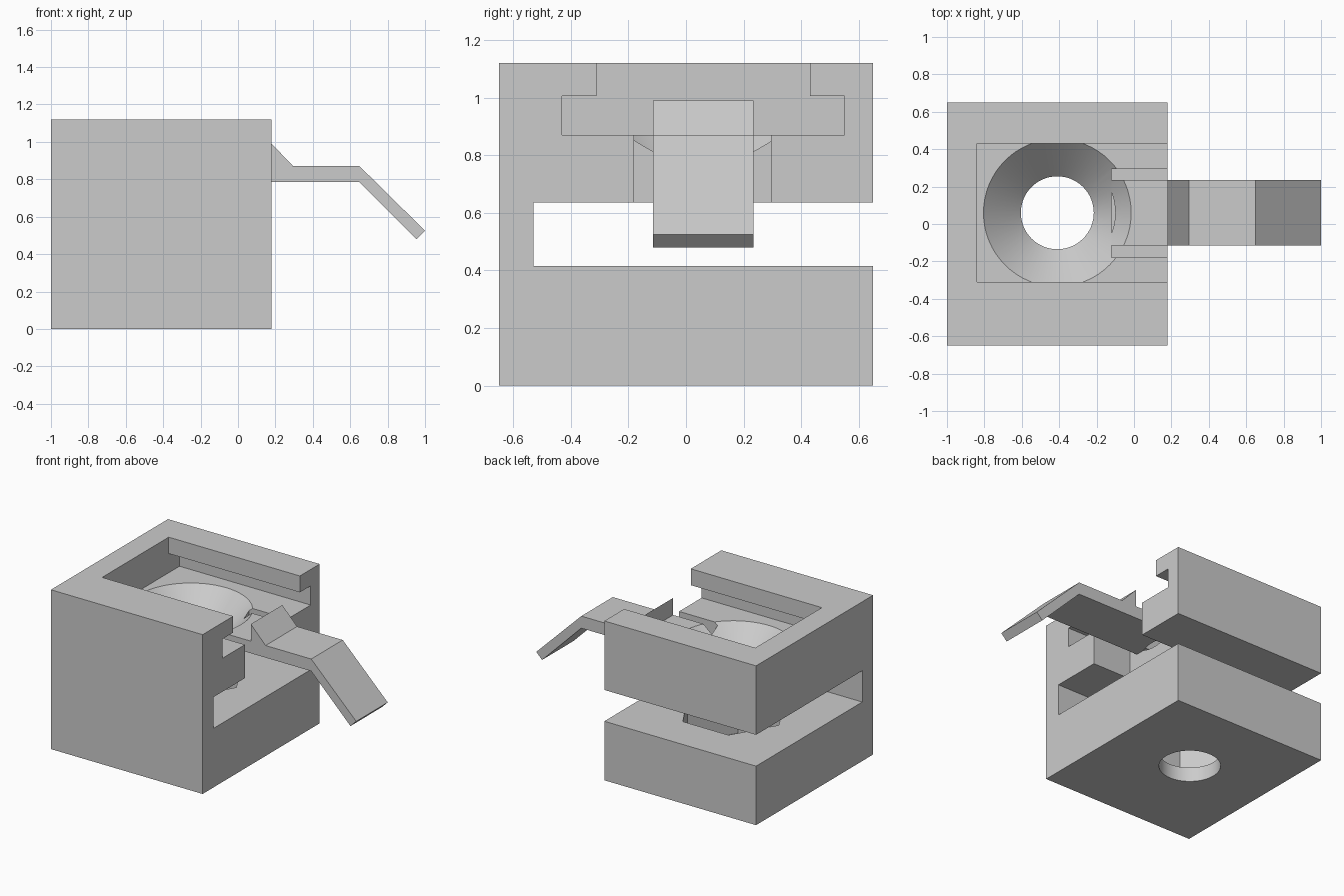
import bpy, bmesh, math
from mathutils import Vector

default = bpy.data.objects.get("Cube")
if default:
    bpy.data.objects.remove(default, do_unlink=True)

grey = bpy.data.materials.new("plain_grey")
grey.use_nodes = True
grey.diffuse_color = (0.6, 0.6, 0.6, 1)
grey.node_tree.nodes["Principled BSDF"].inputs["Base Color"].default_value = (0.6, 0.6, 0.6, 1)

HOLE_X, HOLE_Y = -0.41, 0.06


def prism(name, points, offset):
    """Closed polygon of 3D points pushed along an offset vector."""
    bm = bmesh.new()
    face = bm.faces.new([bm.verts.new(p) for p in points])
    new = bmesh.ops.extrude_face_region(bm, geom=[face])["geom"]
    bmesh.ops.translate(bm, vec=Vector(offset),
                        verts=[v for v in new if isinstance(v, bmesh.types.BMVert)])
    return finish(name, bm)


def finish(name, bm):
    bmesh.ops.recalc_face_normals(bm, faces=bm.faces)
    mesh = bpy.data.meshes.new(name)
    bm.to_mesh(mesh)
    bm.free()
    mesh.materials.append(grey)
    obj = bpy.data.objects.new(name, mesh)
    bpy.context.collection.objects.link(obj)
    return obj


def along_x(name, yz, x0, x1):
    return prism(name, [(x0, y, z) for y, z in yz], (x1 - x0, 0, 0))


def box(name, x, y, z):
    yz = [(y[0], z[0]), (y[1], z[0]), (y[1], z[1]), (y[0], z[1])]
    return along_x(name, yz, *x)


def turned(name, profile, sides):
    """Closed solid of rings (radius, z) around the hole axis."""
    bm = bmesh.new()
    rings = []
    for r, z in profile:
        rings.append([bm.verts.new((HOLE_X + r * math.cos(math.tau * i / sides),
                                    HOLE_Y + r * math.sin(math.tau * i / sides), z))
                      for i in range(sides)])
    for low, high in zip(rings, rings[1:]):
        for i in range(sides):
            j = (i + 1) % sides
            bm.faces.new((low[i], low[j], high[j], high[i]))
    bm.faces.new(rings[0])
    bm.faces.new(rings[-1])
    return finish(name, bm)


def cut(obj, cutters):
    bpy.context.view_layer.objects.active = obj
    for cutter in cutters:
        cutter.hide_render = True
        mod = obj.modifiers.new("cut", "BOOLEAN")
        mod.operation = "DIFFERENCE"
        mod.solver = "EXACT"
        mod.object = cutter
        bpy.ops.object.modifier_apply(modifier=mod.name)


# Main block
block = box("block", (-1, 0.18), (-0.65, 0.65), (0, 1.12))

# Cutters: side slot, undercut channel on top, latch notch, funnel, nut pocket
slot = box("slot_cutter", (-2, 2), (-0.53, 1), (0.415, 0.635))
channel = along_x("channel_cutter",
                  [(-0.43, 0.87), (0.55, 0.87), (0.55, 1.005), (0.43, 1.005),
                   (0.43, 1.3), (-0.31, 1.3), (-0.31, 1.005), (-0.43, 1.005)],
                  -0.84, 0.5)
notch = box("notch_cutter", (-0.12, 0.4), (-0.18, 0.295), (0.55, 0.95))
funnel = turned("funnel_cutter",
                [(0.195, -0.1), (0.195, 0.67), (0.395, 0.87), (0.395, 0.95)], 64)
pocket = turned("nut_pocket_cutter", [(0.355, 0.1), (0.355, 0.5)], 6)
cut(block, [slot, channel, notch, funnel, pocket])

# Spring latch with a catch tooth and a bent-down finger tab
latch_profile = [(-0.12, 0.785), (0.65, 0.785), (0.955, 0.48), (1.0, 0.525),
                 (0.65, 0.87), (0.295, 0.87), (0.18, 0.99), (0.18, 0.87), (-0.12, 0.87)]
latch = prism("latch", [(x, -0.115, z) for x, z in latch_profile], (0, 0.35, 0))
cut(latch, [funnel])

for cutter in (slot, channel, notch, funnel, pocket):
    bpy.data.objects.remove(cutter, do_unlink=True)

# Smooth the round walls, keep corners sharp
for obj in (block, latch):
    bpy.ops.object.select_all(action="DESELECT")
    obj.select_set(True)
    bpy.context.view_layer.objects.active = obj
    bpy.ops.object.shade_smooth_by_angle(angle=math.radians(25))
